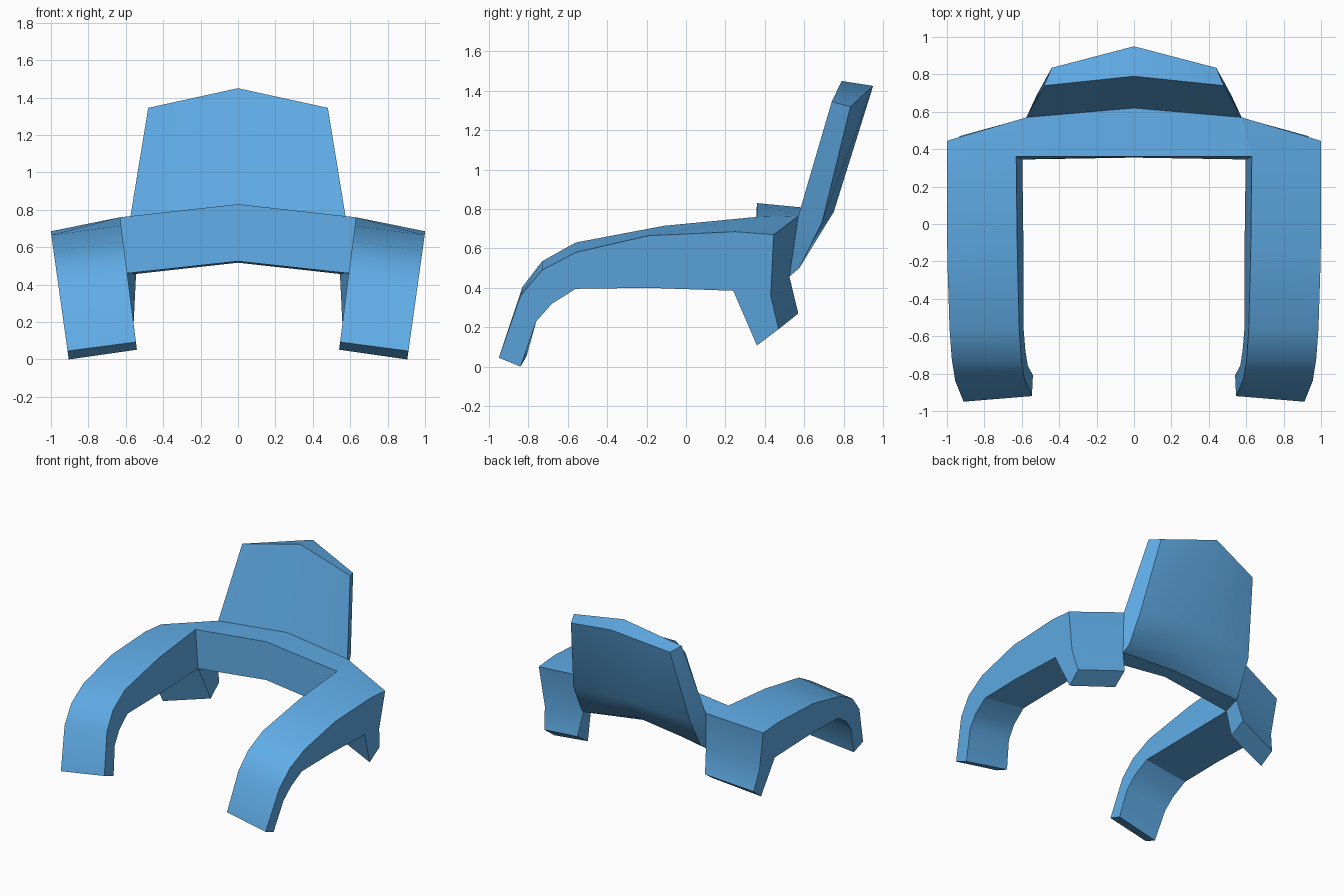
import bpy, bmesh, math

if "Cube" in bpy.data.objects:
    bpy.data.objects.remove(bpy.data.objects["Cube"])

blue = bpy.data.materials.new("blue")
blue.diffuse_color = (0.117, 0.415, 0.8, 1)
blue.use_nodes = True
blue.node_tree.nodes["Principled BSDF"].inputs["Base Color"].default_value = blue.diffuse_color


def make_object(name, verts, faces):
    bm = bmesh.new()
    vs = [bm.verts.new(v) for v in verts]
    for f in faces:
        bm.faces.new([vs[i] for i in f])
    bmesh.ops.recalc_face_normals(bm, faces=bm.faces)
    mesh = bpy.data.meshes.new(name)
    bm.to_mesh(mesh)
    bm.free()
    mesh.materials.append(blue)
    obj = bpy.data.objects.new(name, mesh)
    bpy.context.collection.objects.link(obj)
    bpy.ops.object.select_all(action='DESELECT')
    obj.select_set(True)
    bpy.context.view_layer.objects.active = obj
    bpy.ops.object.shade_smooth_by_angle(angle=math.radians(30))
    return obj


# Corners shared by the crossbar, arms and backrest: side point, centre (y, z)
FRONT_LOW = ((0.597, 0.345, 0.46), (0.355, 0.525))
FRONT_TOP = ((0.63, 0.36, 0.76), (0.36, 0.83))
REAR_TOP = ((0.575, 0.57, 0.765), (0.62, 0.805))
REAR_LOW = ((0.545, 0.525, 0.457), (0.48, 0.517))

# Arm outlines (y, z), running over the top, round the rear leg and back below
outer = [(-0.95, 0.045), (-0.84, 0.36), (-0.73, 0.49), (-0.56, 0.58),
         (-0.19, 0.665), (0.25, 0.685), (0.445, 0.67), (0.43, 0.36),
         (0.47, 0.19), (0.36, 0.107), (0.24, 0.385), (-0.19, 0.40),
         (-0.56, 0.395), (-0.68, 0.32), (-0.76, 0.23), (-0.84, 0.0)]
inner = [(-0.92, 0.093), (-0.83, 0.405), (-0.73, 0.535), (-0.56, 0.63),
         (-0.11, 0.715), None, None, None,
         (0.57, 0.27), (0.45, 0.19), None, (-0.11, 0.45),
         (-0.56, 0.445), (-0.68, 0.365), (-0.755, 0.27), (-0.81, 0.052)]
joints = {5: FRONT_TOP[0], 6: REAR_TOP[0], 7: REAR_LOW[0], 10: FRONT_LOW[0]}

# Arms lean outward, so x follows height
n = len(outer)
verts = [(0.905 + 0.14 * z, y, z) for y, z in outer]
verts += [joints[i] if i in joints else (0.534 + 0.127 * p[1], *p)
          for i, p in enumerate(inner)]
faces = [(i, (i + 1) % n, (i + 1) % n + n, i + n) for i in range(n)]
front = [(i, i + 1, n - 2 - i, n - 1 - i) for i in range(5)]
leg, joint = (7, 8, 9, 10), (5, 6, 7, 10)
faces += front + [leg, joint]
faces += [tuple(i + n for i in f) for f in front + [leg]]
arms = make_object("arms_with_legs", verts, faces)
mirror = arms.modifiers.new("mirror", "MIRROR")
mirror.use_axis[0] = True


# Strip of panels bent at the centre line, with optional side caps
def bent_panel(name, rows, caps=()):
    verts = []
    for (x, y, z), (cy, cz) in rows:
        verts += [(-x, y, z), (0, cy, cz), (x, y, z)]
    faces = []
    for r in range(len(rows) - 1):
        a = r * 3
        faces += [(a + c, a + c + 1, a + c + 4, a + c + 3) for c in (0, 1)]
    for side in (0, 2):
        faces += [tuple(r * 3 + side for r in cap) for cap in caps]
    return make_object(name, verts, faces)


# Crossbar joining the arms
bent_panel("crossbar", [REAR_LOW, FRONT_LOW, FRONT_TOP, REAR_TOP])

# Backrest rising from the rear of the crossbar
bent_panel("backrest", [
    REAR_TOP,
    ((0.48, 0.74, 1.345), (0.79, 1.45)),
    ((0.44, 0.835, 1.32), (0.95, 1.425)),
    ((0.52, 0.69, 0.73), (0.75, 0.785)),
    ((0.53, 0.575, 0.50), (0.625, 0.60)),
    REAR_LOW], [(0, 1, 2, 3), (0, 3, 4, 5)])
